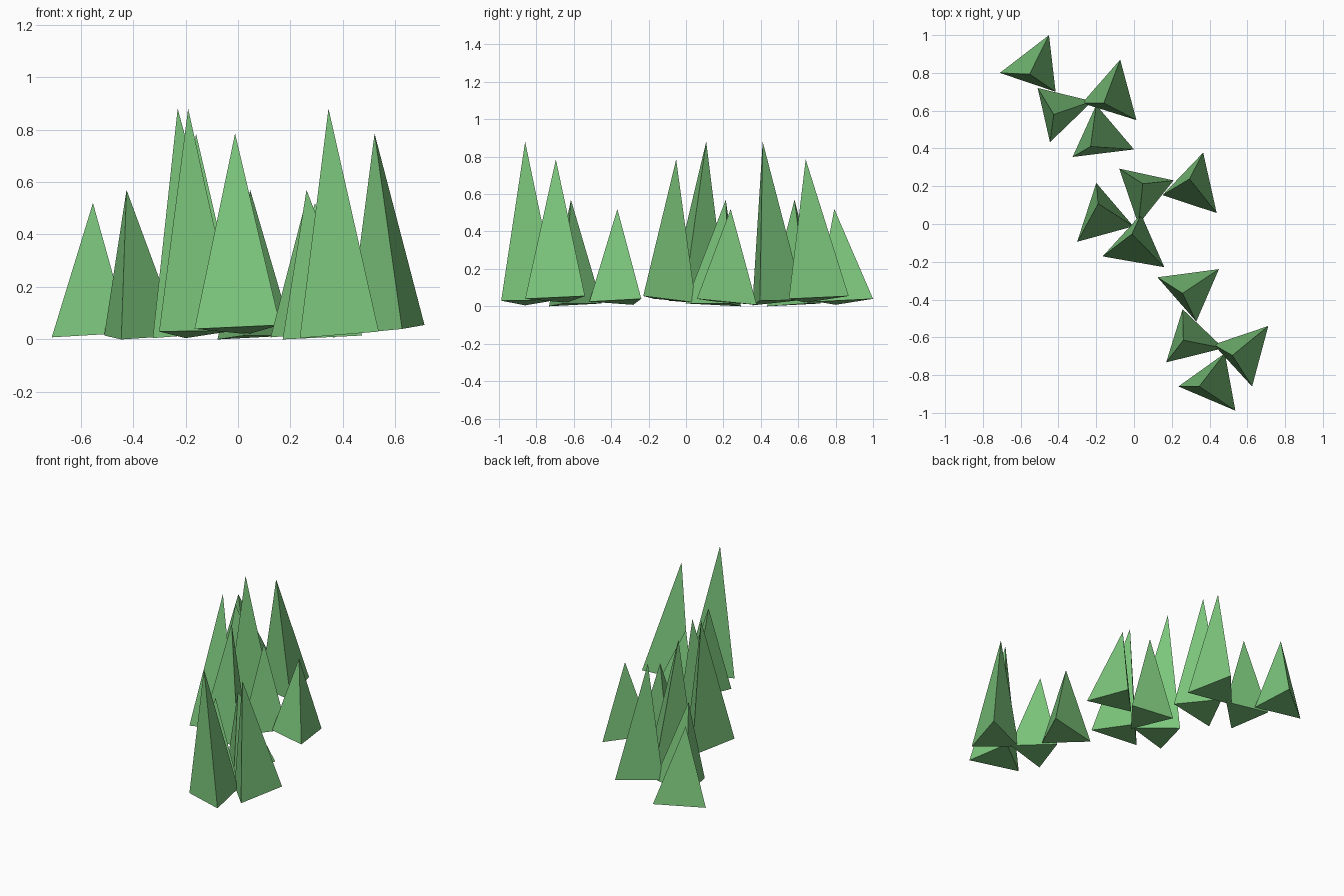
import bpy, bmesh
from mathutils import Matrix, Vector
from math import radians

if "Cube" in bpy.data.objects:
    bpy.data.objects.remove(bpy.data.objects["Cube"])

green = bpy.data.materials.new("leaf_green")
green.diffuse_color = (0.20, 0.56, 0.20, 1)
green.use_nodes = True
green.node_tree.nodes["Principled BSDF"].inputs["Base Color"].default_value = green.diffuse_color

# One clump of four three-sided conifers: apex, then the tilted triangular base
CLUMP = {
    "tallest_tree": [(-.23, .41, .88), (-.325, .355, .005), (0, .395, .03), (-.20, .63, .035)],
    "tall_tree": [(-.16, .64, .785), (-.275, .64, .02), (.013, .55, .04), (-.073, .87, .055)],
    "short_tree": [(-.425, .58, .57), (-.51, .72, .015), (-.445, .433, 0), (-.22, .65, .015)],
    "shortest_tree": [(-.553, .793, .52), (-.71, .80, .008), (-.415, .70, .025), (-.45, 1.0, .04)],
}
PIVOT = Vector((-.23, .41, 0))

# Position of the tallest tree and turn of each clump
PLACES = {"back": (-.23, .41, 0), "middle": (-.19, .108, -115), "front": (.345, -.86, -30)}


def tree(name, points, matrix):
    bm = bmesh.new()
    apex, a, b, c = [bm.verts.new(matrix @ (Vector(p) - PIVOT)) for p in points]
    bm.faces.new((c, b, a))
    for p, q in ((a, b), (b, c), (c, a)):
        bm.faces.new((p, q, apex))
    bmesh.ops.recalc_face_normals(bm, faces=bm.faces)
    mesh = bpy.data.meshes.new(name)
    bm.to_mesh(mesh)
    bm.free()
    mesh.materials.append(green)
    bpy.context.collection.objects.link(bpy.data.objects.new(name, mesh))


# Three turned copies of the clump
for place, (x, y, turn) in PLACES.items():
    matrix = Matrix.Translation((x, y, 0)) @ Matrix.Rotation(radians(turn), 4, 'Z')
    for name, points in CLUMP.items():
        tree(f"{place}_{name}", points, matrix)
